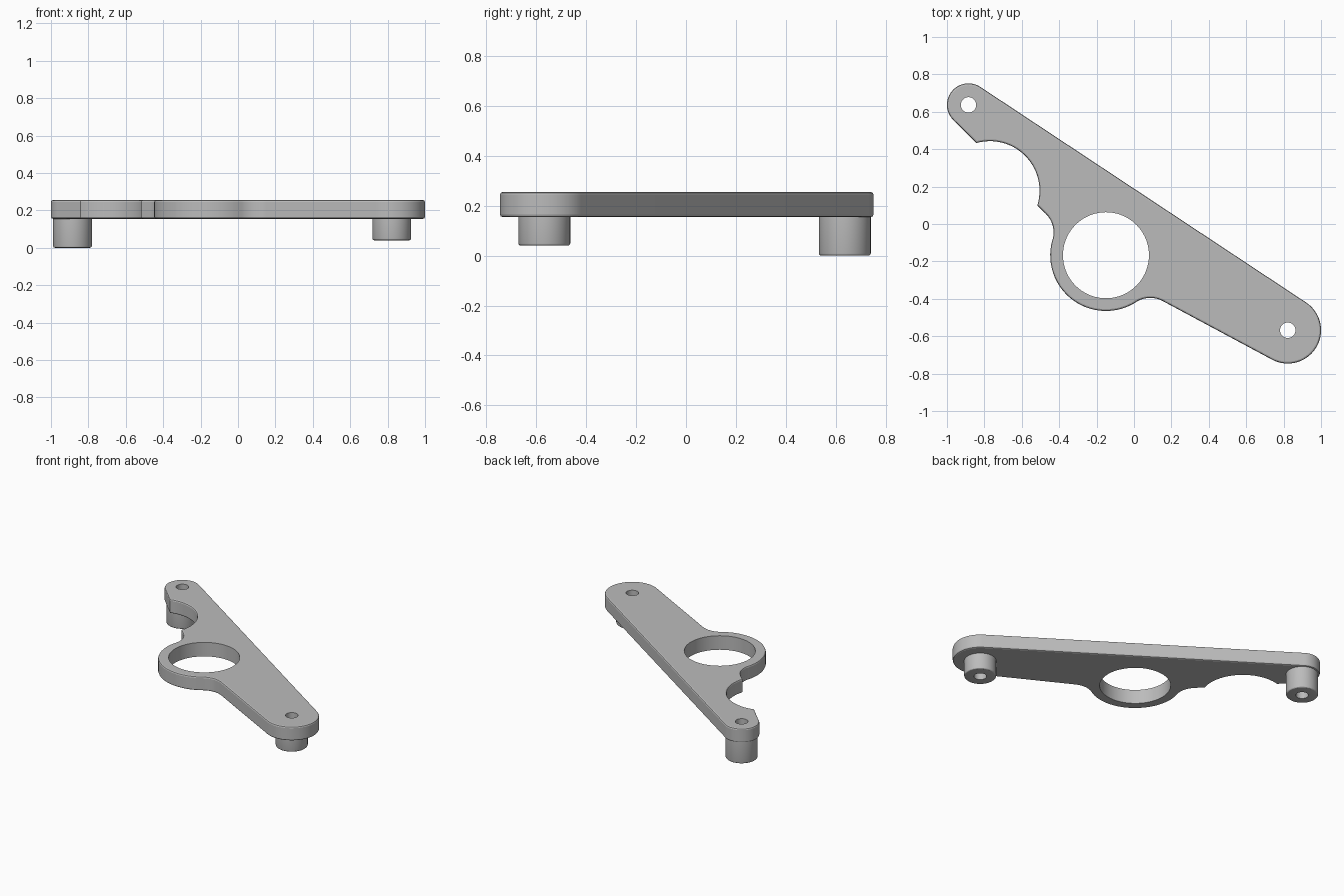
import bpy
import bmesh
from math import radians, degrees, sin, cos, atan2, acos, ceil
from mathutils import Vector

if "Cube" in bpy.data.objects:
    bpy.data.objects.remove(bpy.data.objects["Cube"], do_unlink=True)

SMALL, SMALL_R = Vector((-0.885, 0.637)), 0.115
BIG, BIG_R = Vector((0.822, -0.568)), 0.178
RING, RING_R, BORE_R = Vector((-0.15, -0.167)), 0.298, 0.23
NOTCH, NOTCH_R = Vector((-0.77, 0.178)), 0.265
FILLET_R = 0.14
FILLET_A, FILLET_B = Vector((-0.57, -0.045)), Vector((0.087, -0.535))
PIN_R, BOSS_R = 0.041, 0.104
BOTTOM, TOP, ROUND = 0.155, 0.255, 0.01

grey = bpy.data.materials.new("plain grey")
grey.use_nodes = True
colour = (0.5, 0.5, 0.5, 1)
grey.diffuse_color = colour
shader = grey.node_tree.nodes["Principled BSDF"]
shader.inputs["Base Color"].default_value = colour
shader.inputs["Roughness"].default_value = 0.6


def arc(centre, radius, start, end, step=5):
    """Points along an arc, angles in degrees; clockwise when end < start."""
    n = max(2, ceil(abs(end - start) / step))
    angles = [radians(start + (end - start) * i / n) for i in range(n + 1)]
    return [centre + radius * Vector((cos(a), sin(a))) for a in angles]


def heading(a, b):
    return degrees(atan2(b.y - a.y, b.x - a.x))


def make_object(name, bm):
    bmesh.ops.recalc_face_normals(bm, faces=bm.faces)
    mesh = bpy.data.meshes.new(name)
    bm.to_mesh(mesh)
    bm.free()
    mesh.materials.append(grey)
    obj = bpy.data.objects.new(name, mesh)
    bpy.context.collection.objects.link(obj)
    return obj


def prism(name, points, low, high, rounding=0):
    bm = bmesh.new()
    face = bm.faces.new([bm.verts.new((p.x, p.y, low)) for p in points])
    grown = bmesh.ops.extrude_face_region(bm, geom=[face], use_keep_orig=True)
    for v in grown["geom"]:
        if isinstance(v, bmesh.types.BMVert):
            v.co.z = high
    if rounding:
        rims = [e for e in bm.edges if e.verts[0].co.z == e.verts[1].co.z]
        bmesh.ops.bevel(bm, geom=rims, offset=rounding, segments=2,
                        profile=0.5, affect='EDGES', clamp_overlap=False)
    return make_object(name, bm)


def smooth(obj):
    bpy.ops.object.select_all(action='DESELECT')
    obj.select_set(True)
    bpy.context.view_layer.objects.active = obj
    bpy.ops.object.shade_smooth_by_angle(angle=radians(20))


# Arm outline, counter-clockwise from the big end
axis = SMALL - BIG
upper = heading(BIG, SMALL) - degrees(acos((BIG_R - SMALL_R) / axis.length))
lower = 61.8
outline = (
    arc(BIG, BIG_R, lower - 180, upper)
    + arc(SMALL, SMALL_R, upper, 225)
    + arc(NOTCH, NOTCH_R, 105.8, -17.3)
    + arc(FILLET_A, FILLET_R, 45, heading(FILLET_A, RING))
    + arc(RING, RING_R, heading(RING, FILLET_A), heading(RING, FILLET_B) + 360)
    + arc(FILLET_B, FILLET_R, heading(FILLET_B, RING), lower)
)
arm = prism("arm_plate", outline, BOTTOM, TOP, ROUND)

# Large bore and the two pin holes
for centre, radius in ((RING, BORE_R), (SMALL, PIN_R), (BIG, PIN_R)):
    cutter = prism("hole_cutter", arc(centre, radius, 0, 360)[:-1], 0, 1)
    cutter.hide_render = True
    cut = arm.modifiers.new("hole", 'BOOLEAN')
    cut.operation, cut.solver, cut.object = 'DIFFERENCE', 'EXACT', cutter
    bpy.context.view_layer.objects.active = arm
    bpy.ops.object.modifier_apply(modifier=cut.name)
    bpy.data.objects.remove(cutter, do_unlink=True)
smooth(arm)

# Hollow bosses under each end, lathed from a profile
for name, centre, foot in (("small_end_boss", SMALL, 0), ("big_end_boss", BIG, 0.04)):
    rim = arc(Vector((BOSS_R - ROUND, foot + ROUND)), ROUND, -90, 0, 30)
    profile = [Vector((PIN_R, BOTTOM)), Vector((PIN_R, foot))] + rim
    profile.append(Vector((BOSS_R, BOTTOM)))
    bm = bmesh.new()
    verts = [bm.verts.new((p.x, 0, p.y)) for p in profile]
    edges = [bm.edges.new(pair) for pair in zip(verts, verts[1:])]
    bmesh.ops.spin(bm, geom=verts + edges, cent=(0, 0, 0), axis=(0, 0, 1),
                   angle=radians(360), steps=72)
    bmesh.ops.remove_doubles(bm, verts=bm.verts, dist=0.0001)
    bmesh.ops.translate(bm, verts=bm.verts, vec=(centre.x, centre.y, 0))
    smooth(make_object(name, bm))
